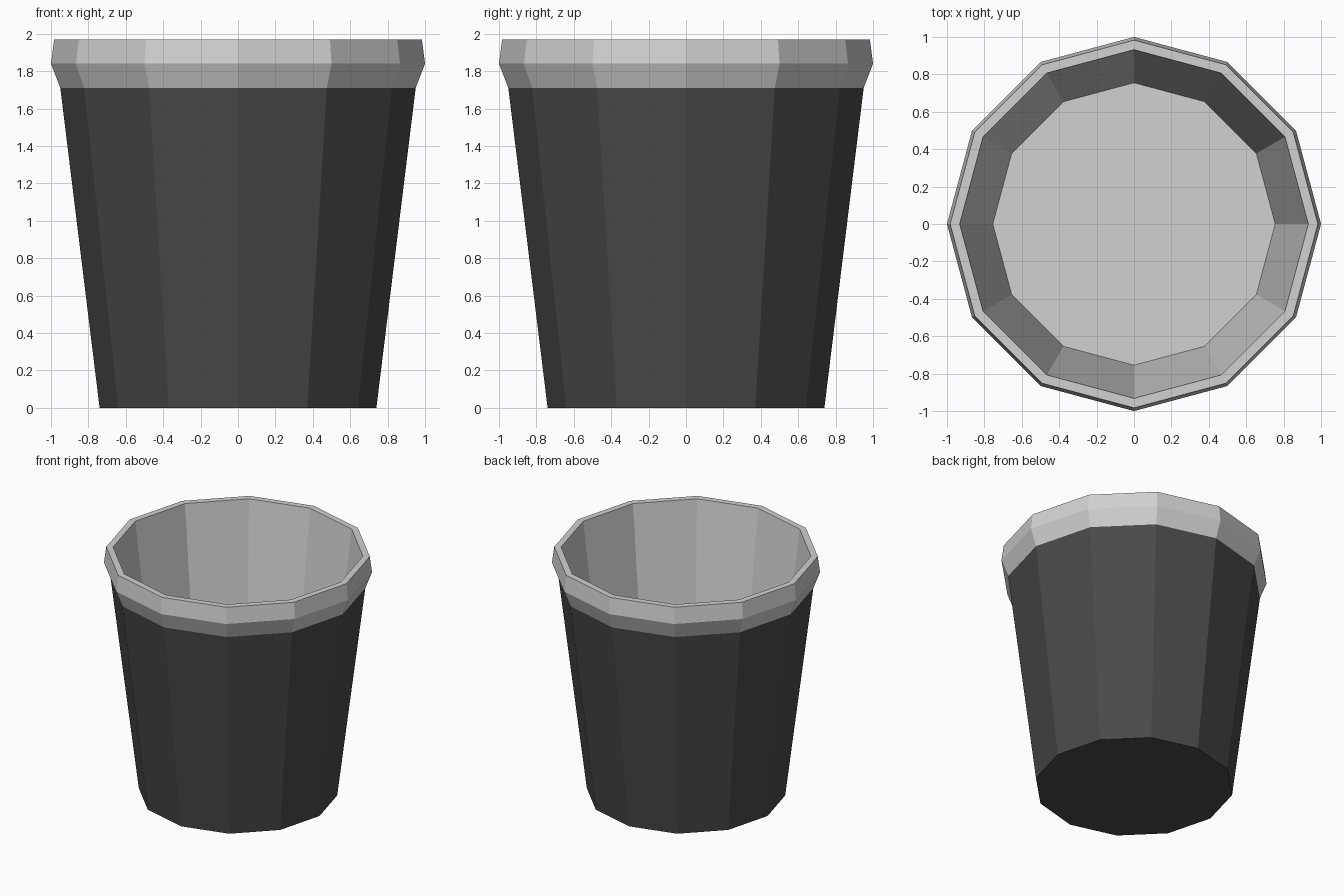
import bpy, bmesh, math

if "Cube" in bpy.data.objects:
    bpy.data.objects.remove(bpy.data.objects["Cube"])

SIDES = 12


def material(name, value):
    m = bpy.data.materials.new(name)
    m.diffuse_color = (value, value, value, 1)
    m.use_nodes = True
    m.node_tree.nodes["Principled BSDF"].inputs["Base Color"].default_value = m.diffuse_color
    return m


dark = material("dark grey", 0.068)
light = material("light grey", 0.64)


def lathe(name, profile, mat, cap_first=False, cap_last=False):
    """Revolve (radius, z) points listed in outward-facing order."""
    bm = bmesh.new()
    rings = []
    for r, z in profile:
        rings.append([bm.verts.new((r * math.cos(math.tau * i / SIDES),
                                    r * math.sin(math.tau * i / SIDES), z))
                      for i in range(SIDES)])
    for a, b in zip(rings, rings[1:]):
        for i in range(SIDES):
            j = (i + 1) % SIDES
            bm.faces.new((a[i], a[j], b[j], b[i]))
    if cap_first:
        bm.faces.new(rings[0][::-1])
    if cap_last:
        bm.faces.new(rings[-1])
    mesh = bpy.data.meshes.new(name)
    bm.to_mesh(mesh)
    bm.free()
    mesh.materials.append(mat)
    ob = bpy.data.objects.new(name, mesh)
    bpy.context.collection.objects.link(ob)
    return ob


# Tapered outer body with closed underside
lathe("bucket_body", [(0.74, 0), (0.95, 1.71)], dark, cap_first=True)

# Flared rim, continuing into the inner wall and raised floor
lathe("rim_and_lining",
      [(0.95, 1.71), (1.0, 1.84), (0.983, 1.97), (0.932, 1.97), (0.755, 0.55)],
      light, cap_last=True)
